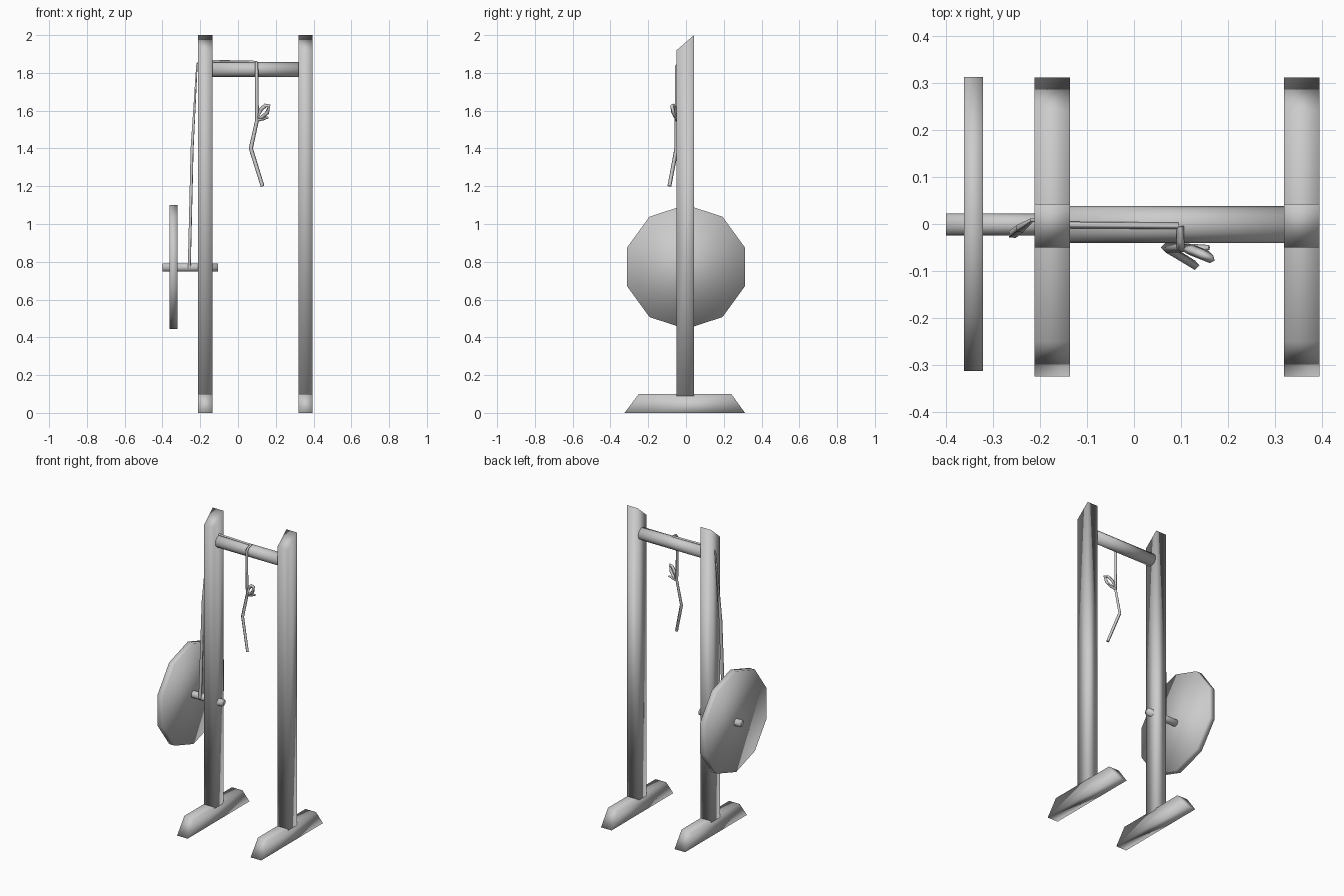
import bpy, bmesh, math
from mathutils import Matrix

if "Cube" in bpy.data.objects:
    bpy.data.objects.remove(bpy.data.objects["Cube"])

grey = bpy.data.materials.new("plain_grey")
grey.diffuse_color = (0.6, 0.6, 0.6, 1)
grey.use_nodes = True
grey.node_tree.nodes["Principled BSDF"].inputs["Base Color"].default_value = grey.diffuse_color


def finish(name, bm):
    bmesh.ops.recalc_face_normals(bm, faces=bm.faces)
    for f in bm.faces:
        f.smooth = True
    me = bpy.data.meshes.new(name)
    bm.to_mesh(me)
    bm.free()
    me.materials.append(grey)
    ob = bpy.data.objects.new(name, me)
    bpy.context.collection.objects.link(ob)
    return ob


def side_profile(name, yz, x0, x1):
    """Extrude a side outline (y, z) along x."""
    bm = bmesh.new()
    face = bm.faces.new([bm.verts.new((x0, y, z)) for y, z in yz])
    new = bmesh.ops.extrude_face_region(bm, geom=[face])["geom"]
    bmesh.ops.translate(bm, vec=(x1 - x0, 0, 0),
                        verts=[v for v in new if isinstance(v, bmesh.types.BMVert)])
    return finish(name, bm)


def x_cylinder(name, x0, x1, y, z, r, sides, turn=0.0):
    """Cylinder lying along x."""
    bm = bmesh.new()
    m = (Matrix.Translation(((x0 + x1) / 2, y, z))
         @ Matrix.Rotation(math.pi / 2, 4, 'Y') @ Matrix.Rotation(turn, 4, 'Z'))
    bmesh.ops.create_cone(bm, cap_ends=True, segments=sides, radius1=r, radius2=r,
                          depth=x1 - x0, matrix=m)
    return finish(name, bm)


def rope(name, pts, r, cyclic=False):
    """Four sided cord; each point is x, y, z, relative thickness."""
    cu = bpy.data.curves.new(name, 'CURVE')
    cu.dimensions = '3D'
    cu.bevel_depth = r
    cu.bevel_resolution = 0
    cu.use_fill_caps = True
    s = cu.splines.new('POLY')
    s.points.add(len(pts) - 1)
    for p, (x, y, z, w) in zip(s.points, pts):
        p.co = (x, y, z, 1)
        p.radius = w
    s.use_cyclic_u = cyclic
    cu.materials.append(grey)
    ob = bpy.data.objects.new(name, cu)
    bpy.context.collection.objects.link(ob)
    return ob


# uprights with slanted tops, standing on tapered feet
for side, x0, x1 in (("left", -0.212, -0.136), ("right", 0.319, 0.395)):
    side_profile(side + "_post", [(-0.05, 0.09), (0.043, 0.09), (0.043, 2.0), (-0.05, 1.92)], x0, x1)
    side_profile(side + "_foot", [(-0.325, 0), (0.312, 0), (0.24, 0.1), (-0.25, 0.1)], x0, x1)

# crossbar, wheel and its axle
x_cylinder("crossbar", -0.15, 0.33, -0.001, 1.818, 0.039, 12)
x_cylinder("wheel", -0.362, -0.321, 0, 0.773, 0.3286, 10, math.pi / 10 * 5)
x_cylinder("axle", -0.40, -0.105, -0.001, 0.77, 0.023, 10)

# rope from the axle, up past the post and over the crossbar
rope("winding_rope", [(-0.258, -0.022, 0.765, 1), (-0.243, -0.01, 1.4, 1),
                      (-0.217, 0.008, 1.85, 0.5), (-0.2, 0.008, 1.862, 0.5)], 0.010)
rope("top_rope", [(-0.14, -0.002, 1.862, 1), (0.095, -0.004, 1.857, 1)], 0.007)
rope("hanging_rope", [(0.098, -0.005, 1.857, 0.8), (0.099, -0.035, 1.853, 0.8),
                      (0.098, -0.05, 1.835, 0.9), (0.101, -0.05, 1.55, 1),
                      (0.068, -0.05, 1.40, 1.1), (0.13, -0.088, 1.2, 1)], 0.010)

# tied bow and knot on the hanging rope
rope("bow_loop", [(0.105, -0.05, 1.56, 0.8), (0.12, -0.055, 1.605, 1.1),
                  (0.145, -0.065, 1.627, 1.1), (0.165, -0.075, 1.627, 0.9),
                  (0.155, -0.068, 1.59, 1.1), (0.128, -0.056, 1.565, 1)], 0.010, True)
rope("bow_tail", [(0.10, -0.05, 1.55, 1), (0.135, -0.052, 1.558, 1),
                  (0.16, -0.05, 1.565, 0.6)], 0.009)
